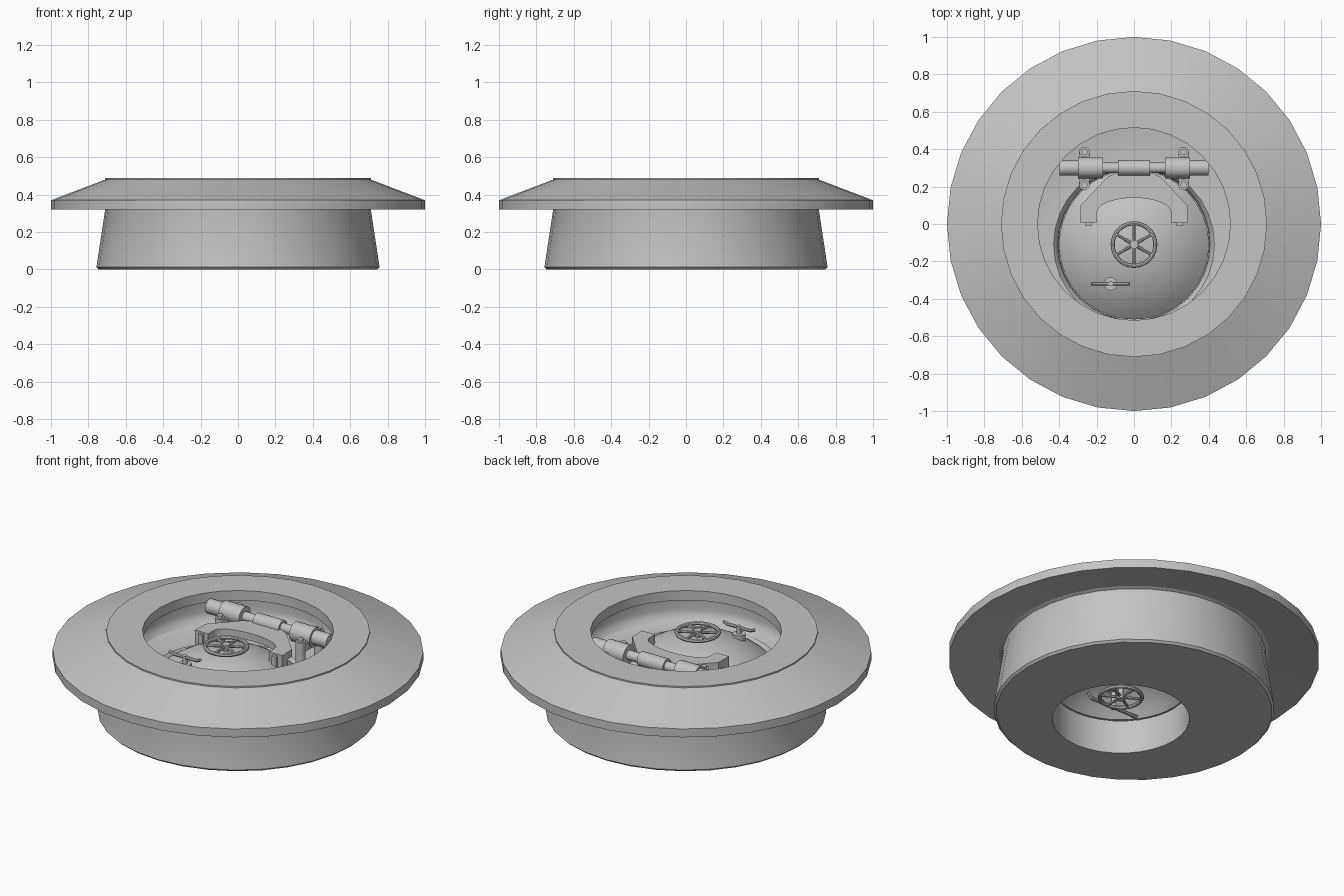
import bpy, bmesh, math
from mathutils import Vector

cube = bpy.data.objects.get("Cube")
if cube:
    bpy.data.objects.remove(cube)

steel = bpy.data.materials.new("plain_grey_steel")
steel.use_nodes = True
grey = (0.55, 0.55, 0.55, 1)
steel.diffuse_color = grey
steel.node_tree.nodes["Principled BSDF"].inputs["Base Color"].default_value = grey

HATCH_Y = -0.11
BAR_Y, BAR_Z = 0.3, 0.415


def finish(name, bm, angle=30):
    bmesh.ops.recalc_face_normals(bm, faces=bm.faces)
    mesh = bpy.data.meshes.new(name)
    bm.to_mesh(mesh)
    bm.free()
    mesh.materials.append(steel)
    ob = bpy.data.objects.new(name, mesh)
    bpy.context.collection.objects.link(ob)
    bpy.ops.object.select_all(action='DESELECT')
    ob.select_set(True)
    bpy.context.view_layer.objects.active = ob
    bpy.ops.object.shade_smooth_by_angle(angle=math.radians(angle))
    return ob


def lathe(name, rings, sides=32):
    """Closed loop of (radius, z, y centre) rings."""
    bm = bmesh.new()
    loops = []
    for r, z, cy in rings:
        loops.append([bm.verts.new((r * math.cos(t), cy + r * math.sin(t), z))
                      for t in (math.tau * i / sides for i in range(sides))])
    for a, b in zip(loops, loops[1:] + loops[:1]):
        for i in range(sides):
            j = (i + 1) % sides
            bm.faces.new((a[i], a[j], b[j], b[i]))
    bmesh.ops.remove_doubles(bm, verts=bm.verts, dist=0.0001)
    return finish(name, bm)


def rod(name, a, b, r, sides=16):
    a, b = Vector(a), Vector(b)
    bm = bmesh.new()
    bmesh.ops.create_cone(bm, cap_ends=True, segments=sides, radius1=r, radius2=r,
                          depth=(b - a).length)
    turn = (b - a).to_track_quat('Z', 'Y')
    bmesh.ops.rotate(bm, verts=bm.verts, cent=(0, 0, 0), matrix=turn.to_matrix())
    bmesh.ops.translate(bm, verts=bm.verts, vec=(a + b) / 2)
    return finish(name, bm)


def slab(name, outline, z0, z1):
    bm = bmesh.new()
    face = bm.faces.new([bm.verts.new((x, y, z0)) for x, y in outline])
    up = bmesh.ops.extrude_face_region(bm, geom=[face])["geom"]
    bmesh.ops.translate(bm, verts=[v for v in up if isinstance(v, bmesh.types.BMVert)],
                        vec=(0, 0, z1 - z0))
    return finish(name, bm)


def box(name, x0, x1, y0, y1, z0, z1):
    return slab(name, [(x0, y0), (x1, y0), (x1, y1), (x0, y1)], z0, z1)


# Flanged housing, undercut flange, rounded hollow interior and an offset hatch well
housing = [(0.745, 0, 0), (0.757, 0.012, 0), (0.708, 0.335, 0), (0.712, 0.352, 0),
           (0.73, 0.36, 0), (1, 0.32, 0), (1, 0.37, 0), (0.711, 0.48, 0),
           (0.711, 0.488, 0), (0.515, 0.488, 0), (0.515, 0.43, 0), (0.6, 0.43, 0),
           (0.613, 0.33, 0), (0.605, 0.295, 0), (0.585, 0.272, 0), (0.55, 0.262, 0)]
well = [(0.43, 0.26), (0.418, 0.248), (0.408, 0.225), (0.405, 0.2), (0.37, 0.2), (0.37, 0)]
lathe("housing", housing + [(r, z, HATCH_Y) for r, z in well])


# Hollow domed hatch lid
def cap(radius, base, top):
    h = top - base
    big = (radius ** 2 + h ** 2) / (2 * h)
    edge = math.asin(radius / big)
    return [(big * math.sin(edge * k / 8), top - big + big * math.cos(edge * k / 8), HATCH_Y)
            for k in range(9)]


lathe("hatch_dome", cap(0.4, 0.255, 0.41) + [(0.4, 0.205, HATCH_Y)]
      + cap(0.365, 0.205, 0.375)[::-1], 48)


# Hand wheels above and below the lid, on one shaft
def wheel(name, z):
    R, r = 0.114, 0.011
    lathe(name + "_rim", [(R + r * math.cos(t), z + r * math.sin(t), HATCH_Y)
                          for t in (math.tau * i / 8 for i in range(8))])
    rod(name + "_hub", (0, HATCH_Y, z - 0.015), (0, HATCH_Y, z + 0.015), 0.022)
    for i in range(6):
        t = math.tau * (i + 0.5) / 6
        rod(name + "_spoke", (0, HATCH_Y, z),
            (R * math.cos(t), HATCH_Y + R * math.sin(t), z), 0.008, 8)


wheel("upper_wheel", 0.438)
wheel("lower_wheel", 0.135)
rod("wheel_shaft", (0, HATCH_Y, 0.125), (0, HATCH_Y, 0.453), 0.014)

# Latch handles above and below the lid, the lower one longer with bent ends
HX, HY = -0.125, -0.32
rod("latch_boss", (HX, HY, 0.3), (HX, HY, 0.385), 0.035)
rod("latch_shaft", (HX, HY, 0.2), (HX, HY, 0.43), 0.013)
for label, z, reach, rise in (("upper", 0.42, 0.08, 0.01), ("lower", 0.21, 0.16, 0.03)):
    rod(label + "_latch_bar", (HX - reach, HY, z), (HX + reach, HY, z), 0.01, 8)
    for side in (-1, 1):
        rod(label + "_latch_tip", (HX + side * (reach - 0.004), HY, z),
            (HX + side * (reach + 0.022), HY, z + rise), 0.009, 8)

# Hinge bar with centre sleeve
rod("hinge_shaft", (-0.39, BAR_Y, BAR_Z), (0.39, BAR_Y, BAR_Z), 0.028)
rod("hinge_sleeve", (-0.085, BAR_Y, BAR_Z), (0.085, BAR_Y, BAR_Z), 0.042, 24)

# Hinge brackets on bolted posts, on both sides
for s, side in ((1, "left"), (-1, "right")):
    x = s * 0.265
    rod(side + "_hinge_bearing", (s * 0.165, BAR_Y, BAR_Z), (s * 0.3, BAR_Y, BAR_Z), 0.056, 24)
    rod(side + "_hinge_end", (s * 0.3, BAR_Y, BAR_Z), (s * 0.398, BAR_Y, BAR_Z), 0.042, 24)
    box(side + "_bracket", x - 0.028, x + 0.028, 0.21, 0.385, 0.36, 0.405)
    for y in (0.21, 0.385):
        rod(side + "_bracket_post", (x, y, 0.22), (x, y, 0.418), 0.028)
        rod(side + "_bracket_bolt", (x, y, 0.418), (x, y, 0.432), 0.017)

# Yoke that joins the lid to the hinge
half = [(0.2, 0.02), (0.285, 0.02), (0.285, 0.1), (0.145, 0.25), (0.085, 0.28)]
inner = [(0.2 * math.cos(t), 0.06 + 0.08 * math.sin(t))
         for t in (math.pi * i / 12 for i in range(12, -1, -1))]
slab("yoke", half + [(-x, y) for x, y in half[::-1]] + inner, 0.372, 0.415)
for s, side in ((1, "left"), (-1, "right")):
    x = s * 0.243
    box(side + "_yoke_foot", x - 0.043, x + 0.043, 0.005, 0.06, 0.33, 0.415)
    box(side + "_yoke_pin", x - 0.015, x + 0.015, -0.01, 0.02, 0.345, 0.405)
